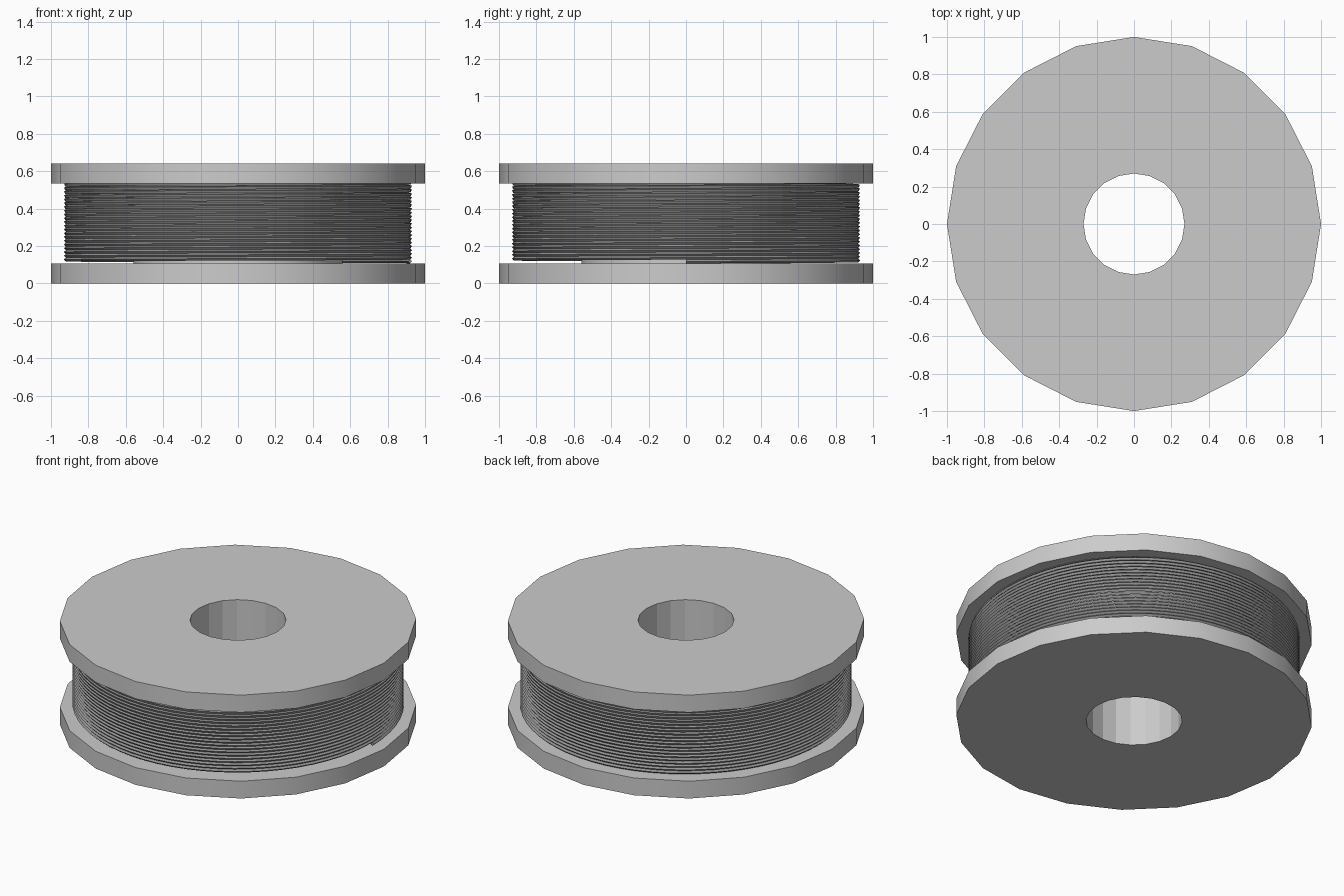
import bpy, bmesh, math

if "Cube" in bpy.data.objects:
    bpy.data.objects.remove(bpy.data.objects["Cube"])

SIDES = 20


def paint(obj, name, grey):
    mat = bpy.data.materials.new(name)
    mat.diffuse_color = (grey, grey, grey, 1)
    mat.use_nodes = True
    mat.node_tree.nodes["Principled BSDF"].inputs["Base Color"].default_value = mat.diffuse_color
    obj.data.materials.append(mat)


def lathe(name, profile, smooth_bands, sides=SIDES):
    """Revolve a closed (radius, z) profile around z; chosen bands are smooth-shaded."""
    bm = bmesh.new()
    rings = []
    for i in range(sides):
        a = 2 * math.pi * i / sides
        rings.append([bm.verts.new((r * math.cos(a), r * math.sin(a), z)) for r, z in profile])
    n = len(profile)
    for i in range(sides):
        p, q = rings[i], rings[(i + 1) % sides]
        for j in range(n):
            k = (j + 1) % n
            face = bm.faces.new((p[j], q[j], q[k], p[k]))
            face.smooth = j in smooth_bands
    bmesh.ops.recalc_face_normals(bm, faces=bm.faces)
    # Keep the rims crisp where bands meet at an angle
    for e in bm.edges:
        e.smooth = e.calc_face_angle(0) < math.radians(30)
    mesh = bpy.data.meshes.new(name)
    bm.to_mesh(mesh)
    bm.free()
    obj = bpy.data.objects.new(name, mesh)
    bpy.context.collection.objects.link(obj)
    return obj


def helix(name, radius, wire, z0, pitch, turns, steps=64):
    """Four-sided wire wound as a single-layer helix."""
    curve = bpy.data.curves.new(name, 'CURVE')
    curve.dimensions = '3D'
    curve.bevel_depth = wire
    curve.bevel_resolution = 0
    curve.use_fill_caps = True
    count = int(turns * steps) + 1
    spline = curve.splines.new('POLY')
    spline.points.add(count - 1)
    spline.use_smooth = False
    for i, pt in enumerate(spline.points):
        a = 2 * math.pi * i / steps
        pt.co = (radius * math.cos(a), radius * math.sin(a), z0 + pitch * i / steps, 1)
    obj = bpy.data.objects.new(name, curve)
    bpy.context.collection.objects.link(obj)
    return obj


# Spool: two flanges joined by a hollow hub
HEIGHT, FLANGE, HUB, BORE = 0.64, 0.107, 0.56, 0.27
spool = lathe("spool_body", [
    (BORE, 0), (1, 0), (1, FLANGE), (HUB, FLANGE),
    (HUB, HEIGHT - FLANGE), (1, HEIGHT - FLANGE), (1, HEIGHT), (BORE, HEIGHT),
], smooth_bands={1, 3, 5})
paint(spool, "spool_grey", 0.55)

# Wound filament between the flanges, its last turn running into the top flange
filament = helix("wound_filament", radius=0.92, wire=0.0105, z0=FLANGE + 0.0105,
                 pitch=0.02, turns=21.2)
paint(filament, "filament_grey", 0.3)
